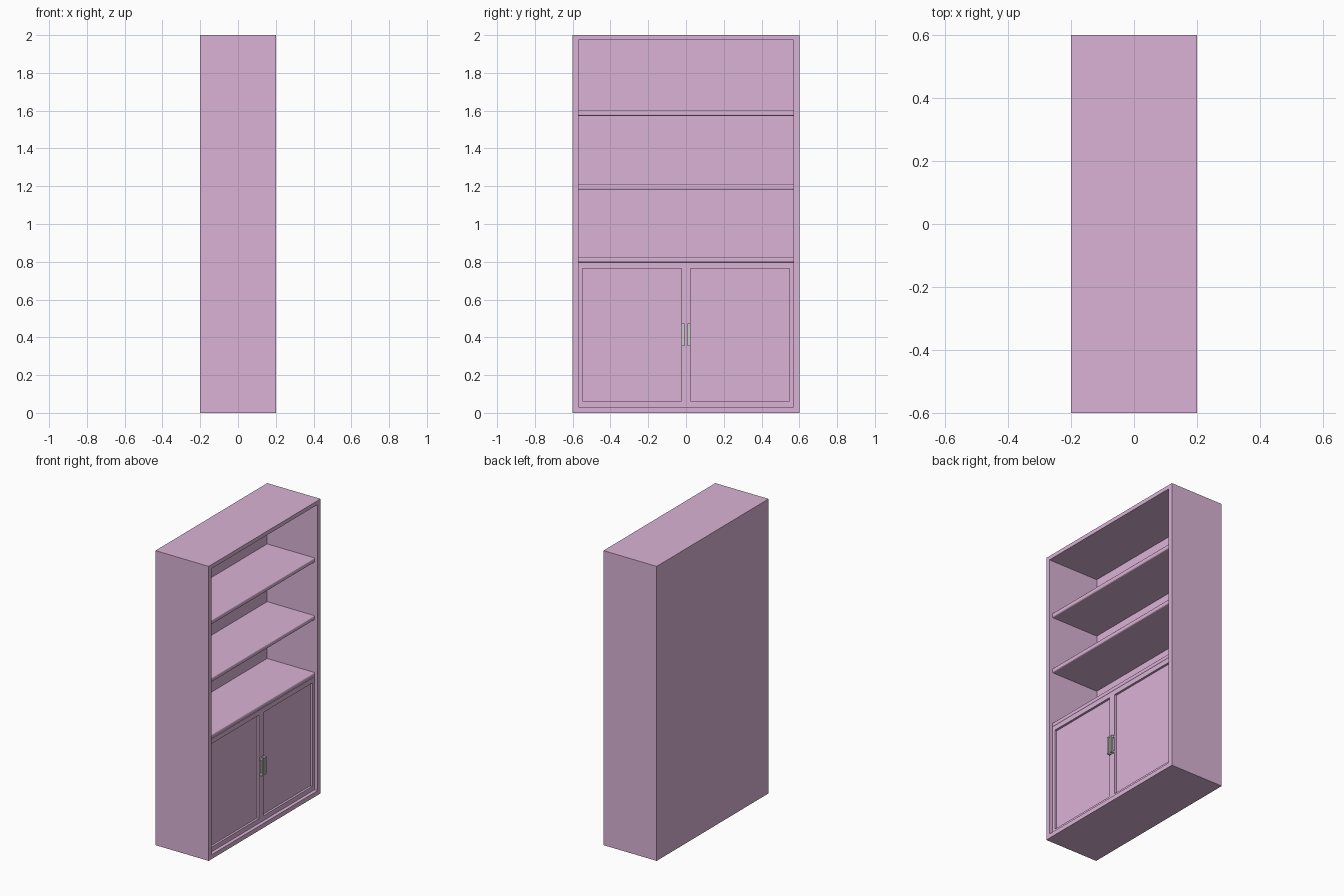
import bpy, bmesh
from mathutils import Vector

if "Cube" in bpy.data.objects:
    bpy.data.objects.remove(bpy.data.objects["Cube"])

pink = bpy.data.materials.new("pink_paint")
pink.diffuse_color = (0.70, 0.45, 0.67, 1)
pink.use_nodes = True
pink.node_tree.nodes["Principled BSDF"].inputs["Base Color"].default_value = pink.diffuse_color


def add_box(bm, lo, hi):
    """Axis-aligned box between two corners."""
    verts = bmesh.ops.create_cube(bm, size=1)["verts"]
    lo, hi = Vector(lo), Vector(hi)
    for v in verts:
        v.co = Vector([(a + b) / 2 + c * (b - a) for a, b, c in zip(lo, hi, v.co)])


def finish(name, bm, mat=None, mirror=False):
    """Turn the bmesh into a named object, optionally mirrored across y = 0."""
    bmesh.ops.recalc_face_normals(bm, faces=bm.faces)
    mesh = bpy.data.meshes.new(name)
    bm.to_mesh(mesh)
    bm.free()
    obj = bpy.data.objects.new(name, mesh)
    bpy.context.collection.objects.link(obj)
    if mat:
        mesh.materials.append(mat)
    if mirror:
        m = obj.modifiers.new("mirror", "MIRROR")
        m.use_axis = (False, True, False)
    return obj


def recessed_box(name, lo, hi, y_in, z_in, floor_x, mirror=False):
    """Box whose +x face has a rectangular recess down to floor_x."""
    bm = bmesh.new()
    add_box(bm, lo, hi)
    bm.normal_update()
    front = max(bm.faces, key=lambda f: f.calc_center_median().x)
    mid = front.calc_center_median()
    bmesh.ops.inset_region(bm, faces=[front], thickness=0.01)
    for v in front.verts:
        v.co.y = y_in[v.co.y > mid.y]
        v.co.z = z_in[v.co.z > mid.z]
    new = bmesh.ops.extrude_discrete_faces(bm, faces=[front])["faces"][0]
    for v in new.verts:
        v.co.x = floor_x
    return finish(name, bm, pink, mirror)


# Outer case: closed back, open front
recessed_box("case", (-0.2, -0.6, 0), (0.2, 0.6, 2),
             (-0.57, 0.57), (0.03, 1.973), -0.18)

# Shelves with rounded front edges
for i, (z0, z1) in enumerate([(0.797, 0.826), (1.182, 1.212), (1.573, 1.604)]):
    bm = bmesh.new()
    add_box(bm, (-0.18, -0.57, z0), (0.177, 0.57, z1))
    edges = [e for e in bm.edges if all(v.co.x > 0 for v in e.verts)
             and abs(e.verts[0].co.y - e.verts[1].co.y) > 0.1]
    bmesh.ops.bevel(bm, geom=edges, offset=0.008, segments=3,
                    profile=0.5, affect="EDGES")
    finish(f"shelf_{i + 1}", bm, pink)

# Pair of doors with sunken panels
recessed_box("doors", (0.15, 0, 0.03), (0.176, 0.57, 0.797),
             (0.024, 0.547), (0.062, 0.764), 0.161, mirror=True)

# Pair of door pulls: a bar on two feet
bm = bmesh.new()
add_box(bm, (0.188, 0.007, 0.353), (0.199, 0.023, 0.472))
for z in (0.353, 0.460):
    add_box(bm, (0.176, 0.007, z), (0.188, 0.023, z + 0.012))
finish("door_handles", bm, mirror=True)
